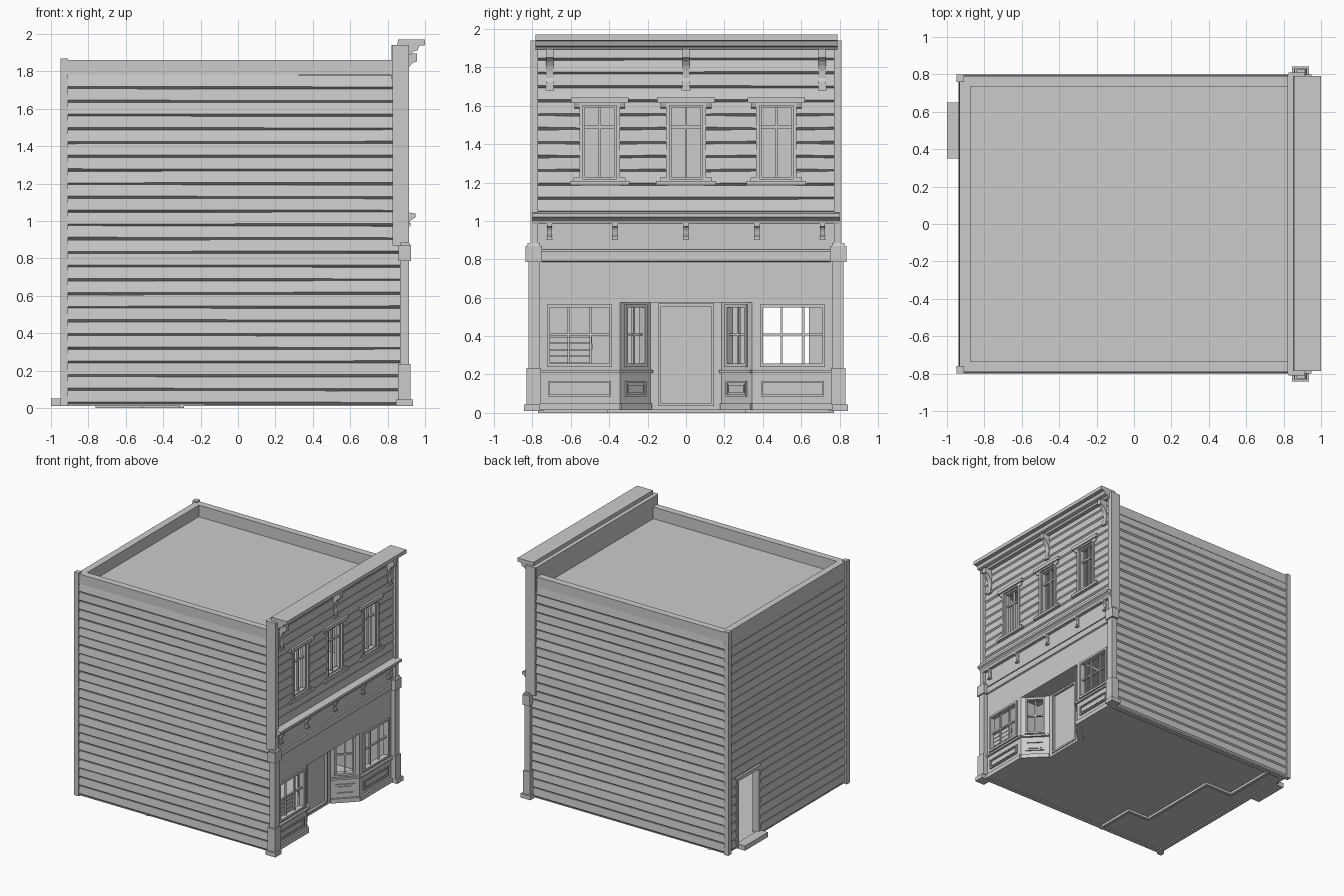
import bpy, bmesh, math, random
from mathutils import Matrix, Vector

if "Cube" in bpy.data.objects:
    bpy.data.objects.remove(bpy.data.objects["Cube"])

random.seed(4)


def frame(x, y, u, d):
    """Local axes: u along a wall, d outward, z up."""
    m = Matrix.Identity(4)
    for r in range(2):
        m[r][0], m[r][1] = u[r], d[r]
    m[0][3], m[1][3] = x, y
    return m


WORLD = Matrix.Identity(4)
FACADE = frame(0.88, 0, (0, 1), (1, 0))
FRONT = frame(0, -0.78, (1, 0), (0, -1))
REAR = frame(0, 0.78, (1, 0), (0, 1))
BACK = frame(-0.92, 0, (0, 1), (-1, 0))


class Part:
    def __init__(self, name, m=WORLD):
        self.name, self.m, self.bm = name, m, bmesh.new()

    def loft(self, a, b):
        va = [self.bm.verts.new(self.m @ Vector(p)) for p in a]
        vb = [self.bm.verts.new(self.m @ Vector(p)) for p in b]
        n = len(va)
        self.bm.faces.new(va)
        self.bm.faces.new(vb[::-1])
        for i in range(n):
            self.bm.faces.new((va[i], va[(i + 1) % n], vb[(i + 1) % n], vb[i]))

    def prism(self, prof, u0, u1, tilt=0):
        """Extrude a (d, z) profile along u."""
        self.loft([(u0, d, z - tilt) for d, z in prof], [(u1, d, z + tilt) for d, z in prof])

    def box(self, u0, u1, d0, d1, z0, z1):
        self.prism([(d0, z0), (d1, z0), (d1, z1), (d0, z1)], u0, u1)

    def wall(self, u0, u1, d0, d1, z0, z1, holes=()):
        cuts = sorted({u0, u1} | {h[0] for h in holes} | {h[1] for h in holes})
        for a, b in zip(cuts, cuts[1:]):
            z = z0
            for h in sorted(holes, key=lambda h: h[2]):
                if h[0] < (a + b) / 2 < h[1]:
                    if h[2] > z:
                        self.box(a, b, d0, d1, z, h[2])
                    z = h[3]
            if z < z1:
                self.box(a, b, d0, d1, z, z1)

    def siding(self, u0, u1, z0, z1, n, holes=()):
        h = (z1 - z0) / n
        for i in range(n):
            z = z0 + i * h
            d = 0.016 + random.uniform(-0.002, 0.003)
            spans = [(u0, u1)]
            for a, b, ha, hb in holes:
                if z + h > ha + 0.01 and z < hb - 0.01:
                    spans = [s for p, q in spans
                             for s in ((p, min(q, a)), (max(p, b), q)) if s[1] - s[0] > 0.01]
            prof = [(-0.005, z), (0.001, z), (d, z + 0.012), (0.009, z + h), (-0.005, z + h)]
            for p, q in spans:
                self.prism(prof, p, q, random.uniform(-0.002, 0.002))

    def ring(self, u0, u1, z0, z1, t, d0, d1):
        self.wall(u0, u1, d0, d1, z0, z1, [(u0 + t, u1 - t, z0 + t, z1 - t)])

    def done(self):
        bmesh.ops.recalc_face_normals(self.bm, faces=self.bm.faces)
        me = bpy.data.meshes.new(self.name)
        self.bm.to_mesh(me)
        self.bm.free()
        bpy.context.collection.objects.link(bpy.data.objects.new(self.name, me))


# Side and back walls with clapboards and parapet bands
DOOR = (0.38, 0.64, 0.03, 0.57)
for name, m, u0, u1, holes in (("left_wall", FRONT, -0.91, 0.87, []),
                               ("right_wall", REAR, -0.91, 0.87, []),
                               ("back_wall", BACK, -0.77, 0.77, [DOOR])):
    p = Part(name, m)
    p.wall(u0, u1, -0.04, 0, 0.01, 1.86, holes)
    p.siding(u0, u1, 0.02, 1.78, 24, [(0.35, 0.67, 0, 0.6)] if holes else [])
    p.box(u0, u1, -0.045, 0.012, 1.78, 1.86)
    p.done()

# Back corner posts, back door trim and stoop
p = Part("back_corner_posts")
for s in (-1, 1):
    p.box(-0.95, -0.91, s * 0.76, s * 0.80, 0.01, 1.87)
p.done()
p = Part("back_door_trim", BACK)
p.wall(0.35, 0.67, 0, 0.018, 0.02, 0.6, [(0.38, 0.64, 0.02, 0.57)])
p.done()
p = Part("back_stoop")
p.box(-1.0, -0.92, 0.35, 0.65, 0.01, 0.05)
p.done()

# Roof, upper floor and the notched ground floor
p = Part("roof")
p.box(-0.9, 0.85, -0.76, 0.76, 1.73, 1.76)
p.done()
p = Part("upper_floor")
p.box(-0.9, 0.84, -0.75, 0.75, 0.93, 0.96)
p.done()
plan = [(-0.91, -0.77), (0.87, -0.77), (0.87, -0.35), (0.71, -0.19),
        (0.71, 0.19), (0.87, 0.35), (0.87, 0.77), (-0.91, 0.77)]
p = Part("ground_floor")
p.loft([(x, y, 0.02) for x, y in plan], [(x, y, 0.035) for x, y in plan])
p.done()

# Stepped joists under the floor
p = Part("floor_joists")
path = [(-0.3, -0.76), (-0.3, -0.42), (-0.5, -0.42), (-0.5, 0.3), (-0.75, 0.3), (-0.75, 0.76)]
for (xa, ya), (xb, yb) in zip(path, path[1:]):
    p.box(min(xa, xb) - 0.012, max(xa, xb) + 0.012, min(ya, yb) - 0.012, max(ya, yb) + 0.012, 0.0, 0.025)
p.done()

# Upper facade wall, siding and parapet
WIN = (-0.45, 0.0, 0.47)
p = Part("facade_upper_wall", FACADE)
p.wall(-0.78, 0.78, -0.05, 0, 1.0, 1.92, [(c - 0.085, c + 0.085, 1.22, 1.6) for c in WIN])
p.siding(-0.77, 0.77, 1.04, 1.91, 12, [(c - 0.1, c + 0.1, 1.19, 1.63) for c in WIN])
p.box(-0.8, 0.8, -0.06, -0.02, 1.72, 1.94)
p.done()

# Upper windows: casing, sash bars, eared lintel and sill
p = Part("upper_windows", FACADE)
for c in WIN:
    p.ring(c - 0.105, c + 0.105, 1.2, 1.62, 0.018, -0.01, 0.022)
    p.ring(c - 0.09, c + 0.09, 1.215, 1.605, 0.014, -0.03, 0.005)
    p.box(c - 0.006, c + 0.006, -0.025, -0.008, 1.22, 1.6)
    p.box(c - 0.085, c + 0.085, -0.025, -0.008, 1.482, 1.496)
    p.box(c - 0.15, c + 0.15, 0, 0.034, 1.615, 1.643)
    p.box(c - 0.155, c + 0.155, 0, 0.034, 1.188, 1.208)
    for s in (-1, 1):
        p.prism([(0, 1.58), (0.018, 1.59), (0.027, 1.617), (0, 1.617)], c + s * 0.105, c + s * 0.132)
        p.box(c + s * 0.105, c + s * 0.135, 0, 0.025, 1.205, 1.225)
p.done()

# Top cornice and its brackets
p = Part("top_cornice", FACADE)
p.prism([(-0.03, 1.89), (0.045, 1.89), (0.055, 1.905), (0.08, 1.912), (0.09, 1.937),
         (0.12, 1.94), (0.12, 1.97), (-0.025, 1.97)], -0.785, 0.79)
p.done()


def bracket(part, c, w, z0, z1, d):
    h = z1 - z0
    curve = [(0.016 + d * (1 - math.cos(t * math.pi / 10)), z0 + h * (0.3 + 0.5 * math.sin(t * math.pi / 10)))
             for t in range(6)]
    part.prism([(0, z0), (0.024, z0), (0.024, z0 + h * 0.2)] + curve + [(0.016 + d, z1), (0, z1)],
               c - w / 2, c + w / 2)
    part.box(c - w * 0.6, c + w * 0.6, 0, 0.03, z0, z0 + h * 0.08)


p = Part("top_brackets", FACADE)
for c in (-0.71, 0, 0.71):
    bracket(p, c, 0.038, 1.68, 1.895, 0.06)
p.done()

# Storefront cornice, brackets and sign board
p = Part("storefront_cornice", FACADE)
p.prism([(-0.03, 0.985), (0.035, 0.985), (0.04, 1.0), (0.055, 1.012), (0.07, 1.02),
         (0.07, 1.04), (0, 1.05), (-0.03, 1.05)], -0.8, 0.8)
p.done()
p = Part("storefront_brackets", FACADE)
for c in (-0.71, -0.37, 0, 0.37, 0.71):
    bracket(p, c, 0.026, 0.9, 0.99, 0.025)
p.done()
p = Part("sign_board", FACADE)
p.box(-0.78, 0.78, -0.05, 0, 0.575, 1.0)
p.box(-0.77, 0.77, 0, 0.008, 0.85, 0.99)
p.prism([(0, 0.785), (0.012, 0.79), (0.012, 0.84), (0, 0.85)], -0.77, 0.77)
p.done()

# Front corner pilasters
p = Part("pilasters", FACADE)
for s in (-1, 1):
    for a, b, d0, d1, z0, z1 in ((0.76, 0.843, -0.035, 0.055, 0.01, 0.045),
                                 (0.755, 0.83, -0.025, 0.043, 0.045, 0.235),
                                 (0.76, 0.82, -0.015, 0.034, 0.235, 0.785),
                                 (0.75, 0.835, -0.022, 0.045, 0.785, 0.87),
                                 (0.77, 0.81, -0.055, 0.034, 0.87, 1.94)):
        p.box(s * a, s * b, d0, d1, z0, z1)
    p.prism([(-0.01, 0.87), (0.042, 0.87), (0.034, 0.885), (-0.01, 0.885)], s * 0.76, s * 0.825)
p.done()


def shop_bay(name, m, w, cols, margin):
    """Bulkhead with panel, sill, window frame and muntins."""
    p = Part(name, m)
    a, b = margin, w - margin
    p.wall(0, w, -0.035, 0, 0.015, 0.58, [(a + 0.015, b - 0.015, 0.255, 0.55)])
    p.box(0, w, -0.01, 0.014, 0.015, 0.05)
    p.box(0, w, -0.01, 0.018, 0.208, 0.224)
    p.ring(a, b, 0.24, 0.565, 0.017, -0.02, 0.012)
    p.ring(a + 0.005, b - 0.005, 0.085, 0.165, 0.01, -0.005, 0.01)
    p.box(a + 0.025, b - 0.025, -0.005, 0.007, 0.105, 0.145)
    for i in range(1, cols):
        c = a + (b - a) * i / cols
        p.box(c - 0.005, c + 0.005, -0.022, -0.006, 0.25, 0.55)
    p.box(a + 0.01, b - 0.01, -0.022, -0.006, 0.402, 0.414)
    p.done()


# Flat and splayed shop windows on both sides of the recessed entry
for s, side in ((-1, "left"), (1, "right")):
    shop_bay(side + "_shop_window", frame(0.88, s * 0.765, (0, -s), (1, 0)), 0.42, 3, 0.04)
    k = math.sqrt(0.5)
    shop_bay(side + "_entry_window", frame(0.88, s * 0.345, (-k, -s * k), (k, -s * k)), 0.225, 2, 0.033)

# Recessed entry: frame, door and soffit
p = Part("entry_door", frame(0.72, 0, (0, 1), (1, 0)))
p.wall(-0.2, 0.2, -0.03, 0, 0.015, 0.58, [(-0.13, 0.13, 0.045, 0.555)])
p.ring(-0.145, 0.145, 0.035, 0.57, 0.015, -0.02, 0.008)
p.box(-0.13, 0.13, -0.03, -0.012, 0.045, 0.555)
p.done()
p = Part("entry_soffit")
p.box(0.68, 0.86, -0.37, 0.37, 0.578, 0.6)
p.done()

# Planks nailed over the lower left shop window
p = Part("window_planks", FACADE)
for i in range(4):
    z = 0.262 + i * 0.034
    p.box(-0.715, -0.49 + random.uniform(-0.01, 0.01), -0.03, -0.02, z, z + 0.031)
p.done()
